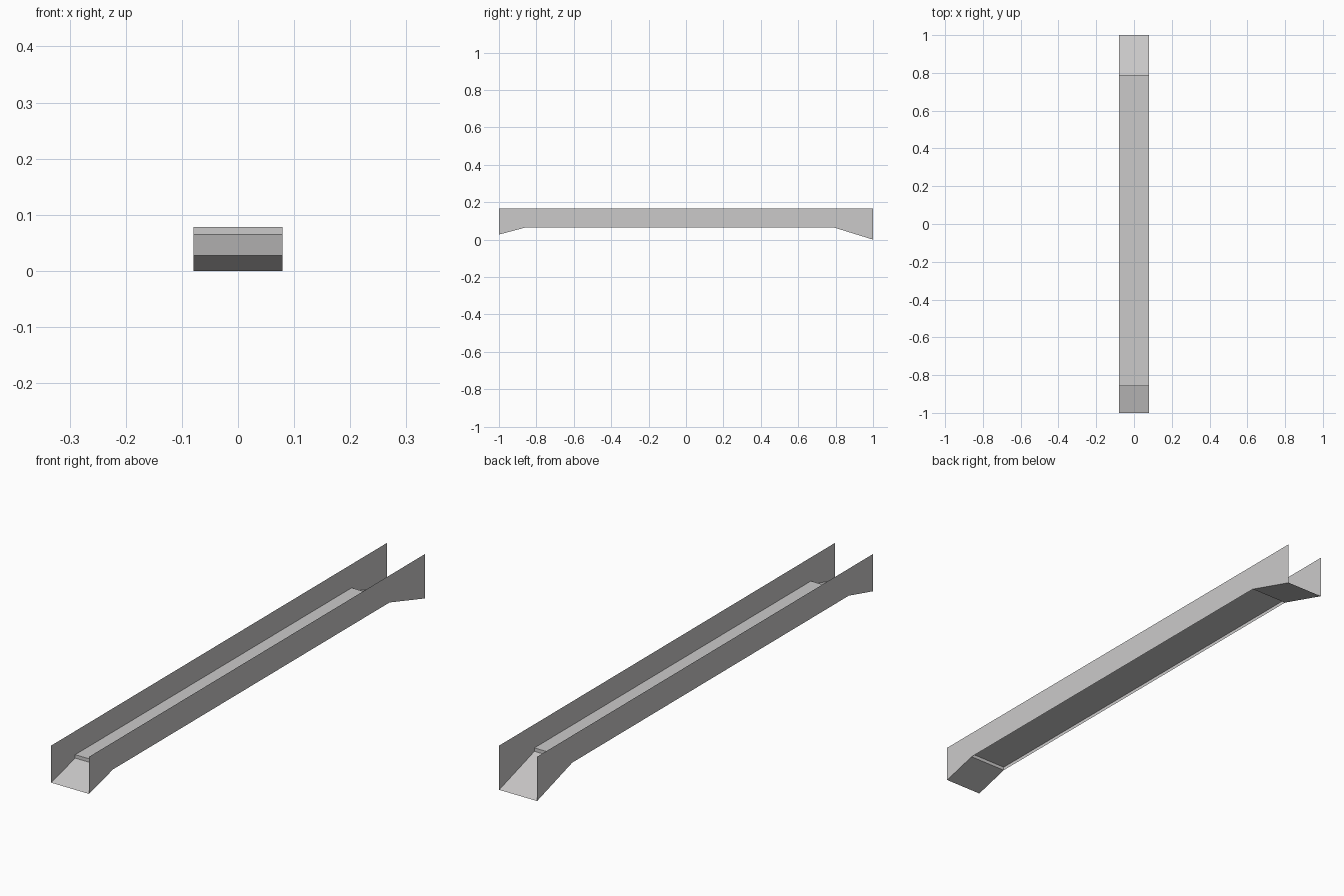
import bpy, bmesh

if "Cube" in bpy.data.objects:
    bpy.data.objects.remove(bpy.data.objects["Cube"])

HALF_W, TOP = 0.079, 0.167
# side profile of the deck: (y, z)
DECK = [(-1, 0.027), (-0.857, 0.065), (0.79, 0.065), (1, 0)]

metal = bpy.data.materials.new("light grey")
metal.diffuse_color = (0.6, 0.59, 0.59, 1)
metal.use_nodes = True
metal.node_tree.nodes["Principled BSDF"].inputs["Base Color"].default_value = metal.diffuse_color


def finish(bm, name):
    mesh = bpy.data.meshes.new(name)
    bm.to_mesh(mesh)
    bm.free()
    mesh.materials.append(metal)
    obj = bpy.data.objects.new(name, mesh)
    bpy.context.collection.objects.link(obj)


# deck: two end ramps and a flat middle with a raised, hollow-backed panel
bm = bmesh.new()
rows = [[bm.verts.new((x, y, z)) for x in (-HALF_W, HALF_W)] for y, z in DECK]
strips = [bm.faces.new((a[0], a[1], b[1], b[0])) for a, b in zip(rows, rows[1:])]
middle = strips[1]
bmesh.ops.inset_region(bm, faces=[middle], thickness=0.018, use_boundary=True)
raised = bmesh.ops.extrude_face_region(bm, geom=[middle])["geom"]
bmesh.ops.translate(bm, vec=(0, 0, 0.013),
                    verts=[g for g in raised if isinstance(g, bmesh.types.BMVert)])
if middle.is_valid:
    bmesh.ops.delete(bm, geom=[middle], context='FACES_ONLY')
finish(bm, "deck")

# thin side walls following the deck profile
for name, side in (("left_wall", -1), ("right_wall", 1)):
    bm = bmesh.new()
    low = [bm.verts.new((side * HALF_W, y, z)) for y, z in DECK]
    high = [bm.verts.new((side * HALF_W, y, TOP)) for y, z in DECK]
    outline = low + [high[-1], high[0]]
    bm.verts.remove(high[1])
    bm.verts.remove(high[2])
    bm.faces.new(outline if side > 0 else outline[::-1])
    finish(bm, name)
